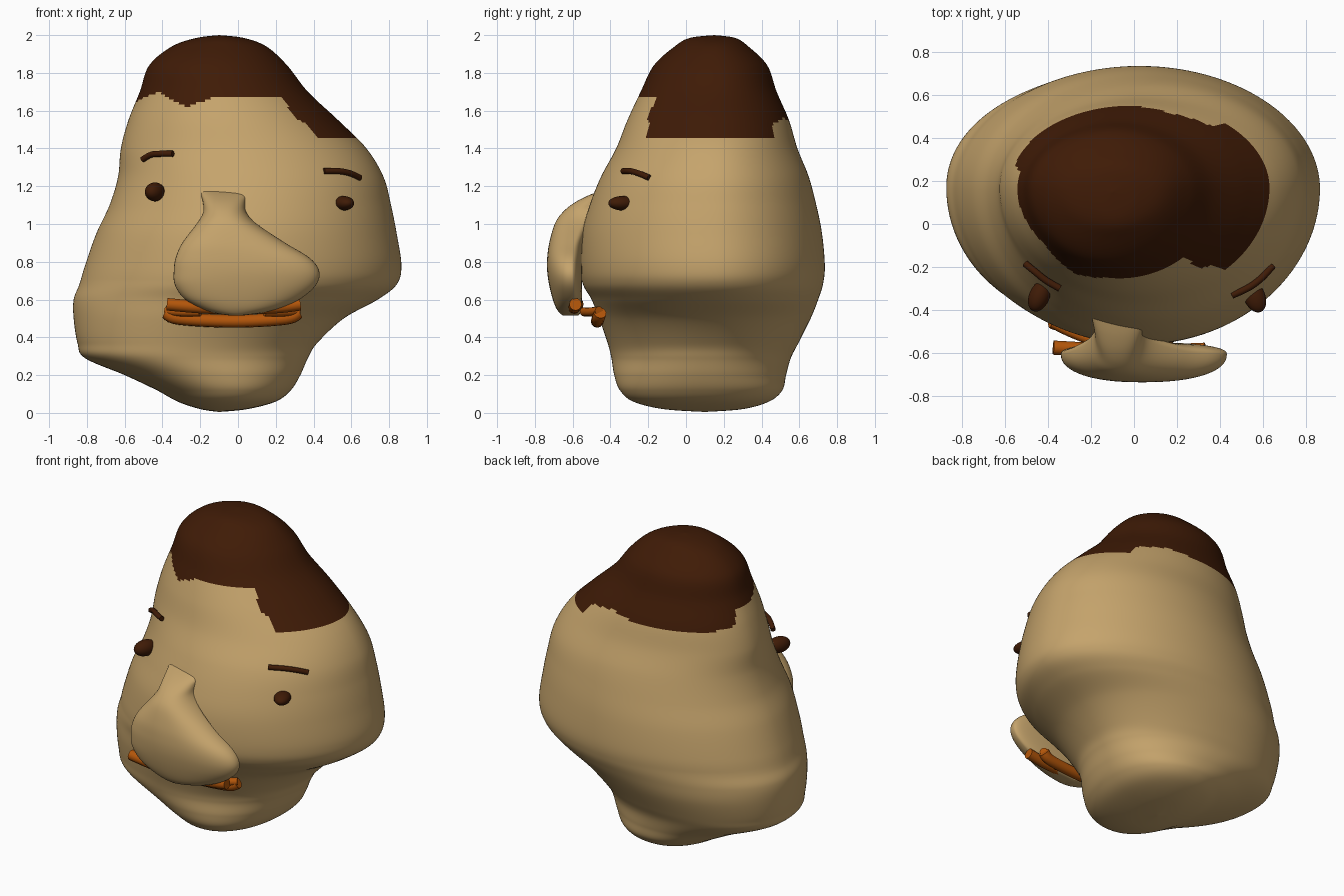
import bpy
import bmesh
from math import cos, sin, pi, atan2, degrees, copysign

default = bpy.data.objects.get("Cube")
if default:
    bpy.data.objects.remove(default)


def make_material(name, rgb):
    mat = bpy.data.materials.new(name)
    mat.use_nodes = True
    colour = (*rgb, 1.0)
    mat.diffuse_color = colour
    bsdf = mat.node_tree.nodes["Principled BSDF"]
    bsdf.inputs["Base Color"].default_value = colour
    bsdf.inputs["Roughness"].default_value = 0.8
    return mat


skin = make_material("tan skin", (0.56, 0.37, 0.15))
brown = make_material("dark brown hair", (0.05, 0.011, 0.002))
orange = make_material("burnt orange lips", (0.45, 0.092, 0.003))


def spline(a, b, c, d, t):
    """Smooth interpolation between rows b and c."""
    return [q + 0.5 * t * (r - p + t * (2 * p - 5 * q + 4 * r - s + t * (3 * (q - r) + s - p)))
            for p, q, r, s in zip(a, b, c, d)]


def smooth_rows(rows, steps):
    result = []
    last = len(rows) - 1
    for i in range(last):
        near = [rows[max(0, min(last, i + k))] for k in (-1, 0, 1, 2)]
        result += [spline(*near, j / steps) for j in range(steps)]
    return result + [list(rows[-1])]


def loft(name, rows, widest, power, sides, steps, mats):
    """Skin rings given as height, right, left, front and back extents."""
    bm = bmesh.new()
    rings = []
    for z, right, left, front, back in smooth_rows(rows, steps):
        cx = (right + left) / 2
        cy = front + widest * (back - front)
        p = power(z)
        ring = []
        for i in range(sides):
            a = 2 * pi * i / sides
            c, s = cos(a), sin(a)
            x = cx + (left - cx) * copysign(abs(c) ** p, c)
            depth = back - cy if s > 0 else cy - front
            ring.append(bm.verts.new((x, cy + depth * copysign(abs(s) ** p, s), z)))
        rings.append(ring)
    for low, high in zip(rings, rings[1:]):
        for i in range(sides):
            j = (i + 1) % sides
            bm.faces.new((low[i], low[j], high[j], high[i]))
    bm.faces.new(rings[0][::-1])
    bm.faces.new(rings[-1])
    bmesh.ops.remove_doubles(bm, verts=bm.verts, dist=0.0002)
    bmesh.ops.recalc_face_normals(bm, faces=bm.faces)
    for f in bm.faces:
        f.smooth = True
    mesh = bpy.data.meshes.new(name)
    bm.to_mesh(mesh)
    bm.free()
    for m in mats:
        mesh.materials.append(m)
    obj = bpy.data.objects.new(name, mesh)
    bpy.context.collection.objects.link(obj)
    return obj


def tube(name, points, radius, mat):
    curve = bpy.data.curves.new(name, "CURVE")
    curve.dimensions = "3D"
    curve.bevel_depth = radius
    curve.bevel_resolution = 4
    curve.use_fill_caps = True
    path = smooth_rows(points, 6)
    line = curve.splines.new("POLY")
    line.points.add(len(path) - 1)
    for point, co in zip(line.points, path):
        point.co = (*co, 1)
    line.use_smooth = True
    curve.materials.append(mat)
    obj = bpy.data.objects.new(name, curve)
    bpy.context.collection.objects.link(obj)


# Head: lopsided lump, wide on one side high up and on the other low down
head_rows = [
    (0.005, -0.1, -0.1, 0.1, 0.1),
    (0.02, -0.2, 0.05, -0.12, 0.3),
    (0.06, -0.32, 0.2, -0.28, 0.44),
    (0.12, -0.43, 0.28, -0.35, 0.51),
    (0.2, -0.6, 0.33, -0.38, 0.53),
    (0.29, -0.81, 0.37, -0.395, 0.555),
    (0.37, -0.85, 0.42, -0.415, 0.595),
    (0.5, -0.87, 0.56, -0.46, 0.66),
    (0.6, -0.87, 0.74, -0.5, 0.7),
    (0.68, -0.84, 0.84, -0.545, 0.725),
    (0.78, -0.81, 0.865, -0.56, 0.735),
    (0.95, -0.75, 0.84, -0.55, 0.72),
    (1.1, -0.68, 0.81, -0.51, 0.69),
    (1.25, -0.635, 0.77, -0.45, 0.65),
    (1.4, -0.62, 0.68, -0.37, 0.59),
    (1.55, -0.58, 0.53, -0.31, 0.545),
    (1.7, -0.52, 0.37, -0.24, 0.48),
    (1.84, -0.47, 0.26, -0.17, 0.43),
    (1.94, -0.35, 0.15, -0.06, 0.33),
    (1.985, -0.22, 0.03, 0.02, 0.26),
    (2.0, -0.1, -0.1, 0.15, 0.15),
]


def head_power(z):
    """Slightly boxier sections towards the chin."""
    blend = min(1, max(0, (0.7 - z) / 0.4))
    return 1.01 - 0.07 * blend


head = loft("head", head_rows, 0.56, head_power, 180, 11, (skin, brown))

# Hair: faces above a ragged hairline, given as angle and height
hairline = [(-180, 1.64), (-150, 1.7), (-126, 1.62), (-105, 1.68), (-51, 1.67),
            (-49, 1.56), (-42, 1.53), (-39, 1.46), (38, 1.46), (42, 1.53),
            (65, 1.56), (100, 1.53), (145, 1.53), (166, 1.56), (169, 1.64), (180, 1.64)]


def hair_height(angle):
    for (a, low), (b, high) in zip(hairline, hairline[1:]):
        if a <= angle <= b:
            return low + (high - low) * (angle - a) / (b - a)


for face in head.data.polygons:
    c = face.center
    if c.z > hair_height(degrees(atan2(c.y - 0.14, c.x))):
        face.material_index = 1

# Nose: narrow bridge swelling into a broad flattened bulb
nose_rows = [
    (0.515, -0.04, 0.02, -0.65, -0.57),
    (0.53, -0.13, 0.13, -0.67, -0.56),
    (0.56, -0.21, 0.24, -0.69, -0.555),
    (0.61, -0.29, 0.34, -0.708, -0.55),
    (0.68, -0.335, 0.415, -0.725, -0.55),
    (0.75, -0.34, 0.43, -0.735, -0.55),
    (0.82, -0.33, 0.38, -0.735, -0.55),
    (0.9, -0.295, 0.25, -0.724, -0.54),
    (1.0, -0.22, 0.1, -0.695, -0.5),
    (1.06, -0.185, 0.045, -0.655, -0.45),
    (1.11, -0.185, 0.04, -0.595, -0.42),
    (1.15, -0.195, 0.055, -0.52, -0.39),
    (1.18, -0.205, 0.07, -0.44, -0.38),
]
loft("nose", nose_rows, 0.7, lambda z: 0.87, 64, 6, (skin,))

# Lips: two bars, with slanting corners running in behind the nose
tube("lower_lip", [(-0.38, -0.455, 0.53), (-0.31, -0.465, 0.5), (-0.02, -0.47, 0.485),
                   (0.25, -0.465, 0.5), (0.32, -0.455, 0.53)], 0.034, orange)
tube("upper_lip", [(-0.375, -0.575, 0.575), (-0.2, -0.585, 0.56), (-0.02, -0.595, 0.555),
                   (0.2, -0.59, 0.56), (0.33, -0.585, 0.575)], 0.033, orange)
for name, side in (("right", -1), ("left", 1)):
    tube(name + "_lip_corner", [(0.35 * side - 0.03, -0.46, 0.54),
                                (0.27 * side - 0.03, -0.5, 0.535),
                                (0.17 * side - 0.03, -0.54, 0.535)], 0.024, orange)

# Eyes: small beads poking outward
for name, centre, size, turn in (
        ("right_eye", (-0.44, -0.335, 1.17), (0.048, 0.076, 0.05), -0.4),
        ("left_eye", (0.56, -0.337, 1.11), (0.05, 0.078, 0.038), 0.4)):
    bpy.ops.mesh.primitive_uv_sphere_add(segments=32, ring_count=16, radius=1, location=centre)
    eye = bpy.context.object
    eye.name = name
    eye.scale = size
    eye.rotation_euler.z = turn
    eye.data.materials.append(brown)
    bpy.ops.object.shade_smooth()

# Eyebrows: thin bent strokes
tube("right_eyebrow", [(-0.505, -0.185, 1.342), (-0.46, -0.222, 1.367),
                       (-0.41, -0.262, 1.372), (-0.345, -0.3, 1.372)], 0.016, brown)
tube("left_eyebrow", [(0.455, -0.332, 1.28), (0.535, -0.295, 1.28),
                      (0.595, -0.25, 1.268), (0.645, -0.195, 1.245)], 0.016, brown)
